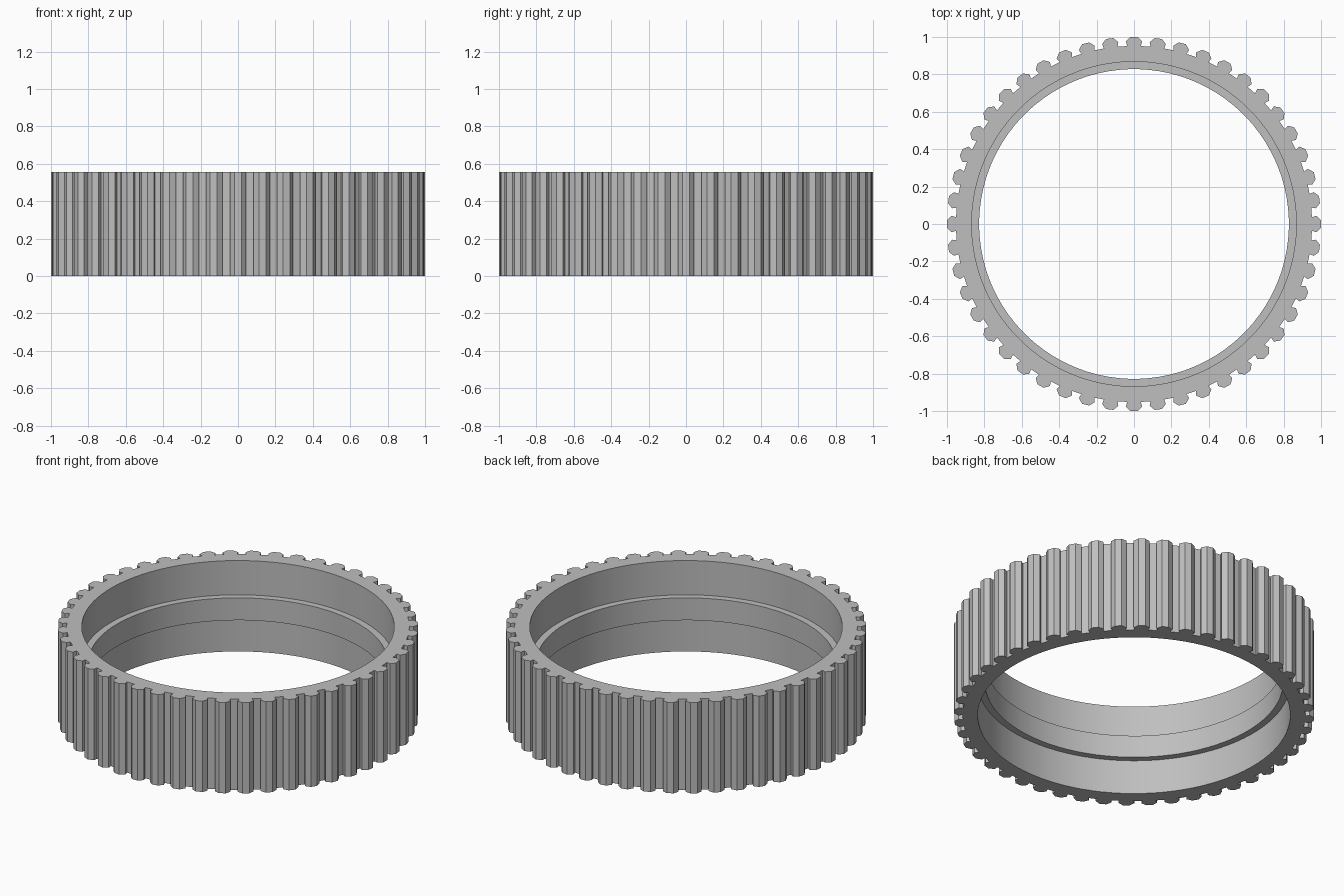
import bpy
import bmesh
import math
from mathutils import Vector

if "Cube" in bpy.data.objects:
    bpy.data.objects.remove(bpy.data.objects["Cube"], do_unlink=True)

TEETH = 48
HEIGHT = 0.557
ROOT = 0.952          # radius of the valleys between teeth
BORE = 0.868          # radius of the wide bore at both ends
LIP = 0.828           # radius of the raised inner band
BAND = (0.21, 0.347)  # heights of the inner band
HALF_ROOT = 0.038     # half angle of a tooth at its foot

# Half of a tooth outline above its foot: (radial distance, sideways offset)
TOOTH = [(0.975, 0.044), (1.0, 0.019)]
outline = [(r, -t) for r, t in TOOTH] + [(r, t) for r, t in reversed(TOOTH)]

grey = bpy.data.materials.new("plain grey")
grey.use_nodes = True
colour = (0.52, 0.52, 0.52, 1)
grey.diffuse_color = colour
grey.node_tree.nodes["Principled BSDF"].inputs["Base Color"].default_value = colour

bm = bmesh.new()

# Angles of the two feet of every tooth, in order round the ring
feet = [math.tau * i / TEETH + s * HALF_ROOT for i in range(TEETH) for s in (-1, 1)]
count = len(feet)


def ring(radius, z):
    return [bm.verts.new((radius * math.cos(a), radius * math.sin(a), z)) for a in feet]


# Ring body: cross-section from the bottom foot inwards and up to the top foot
section = [(ROOT, 0), (BORE, 0), (BORE, BAND[0]), (LIP, BAND[0]),
           (LIP, BAND[1]), (BORE, BAND[1]), (BORE, HEIGHT), (ROOT, HEIGHT)]
rings = [ring(r, z) for r, z in section]
for lower, upper in zip(rings, rings[1:]):
    for i in range(count):
        j = (i + 1) % count
        bm.faces.new((lower[i], lower[j], upper[j], upper[i]))

# Teeth and the valleys between them
bottom, top = rings[0], rings[-1]
for i in range(TEETH):
    a = math.tau * i / TEETH
    out = Vector((math.cos(a), math.sin(a), 0))
    side = Vector((-math.sin(a), math.cos(a), 0))
    f, g, h = 2 * i, 2 * i + 1, (2 * i + 2) % count
    low, high = [
        [feet_ring[f]]
        + [bm.verts.new(out * r + side * t + Vector((0, 0, z))) for r, t in outline]
        + [feet_ring[g]]
        for feet_ring, z in ((bottom, 0), (top, HEIGHT))]
    for k in range(len(low) - 1):
        bm.faces.new((low[k], low[k + 1], high[k + 1], high[k]))
    bm.faces.new(high)
    bm.faces.new(low[::-1])
    bm.faces.new((bottom[g], bottom[h], top[h], top[g]))

bmesh.ops.recalc_face_normals(bm, faces=bm.faces)
mesh = bpy.data.meshes.new("toothed_ring")
bm.to_mesh(mesh)
bm.free()
mesh.materials.append(grey)

gear = bpy.data.objects.new("toothed_ring", mesh)
bpy.context.collection.objects.link(gear)

# Smooth bore, crisp tooth edges
bpy.ops.object.select_all(action="DESELECT")
gear.select_set(True)
bpy.context.view_layer.objects.active = gear
bpy.ops.object.shade_smooth_by_angle(angle=math.radians(25))
